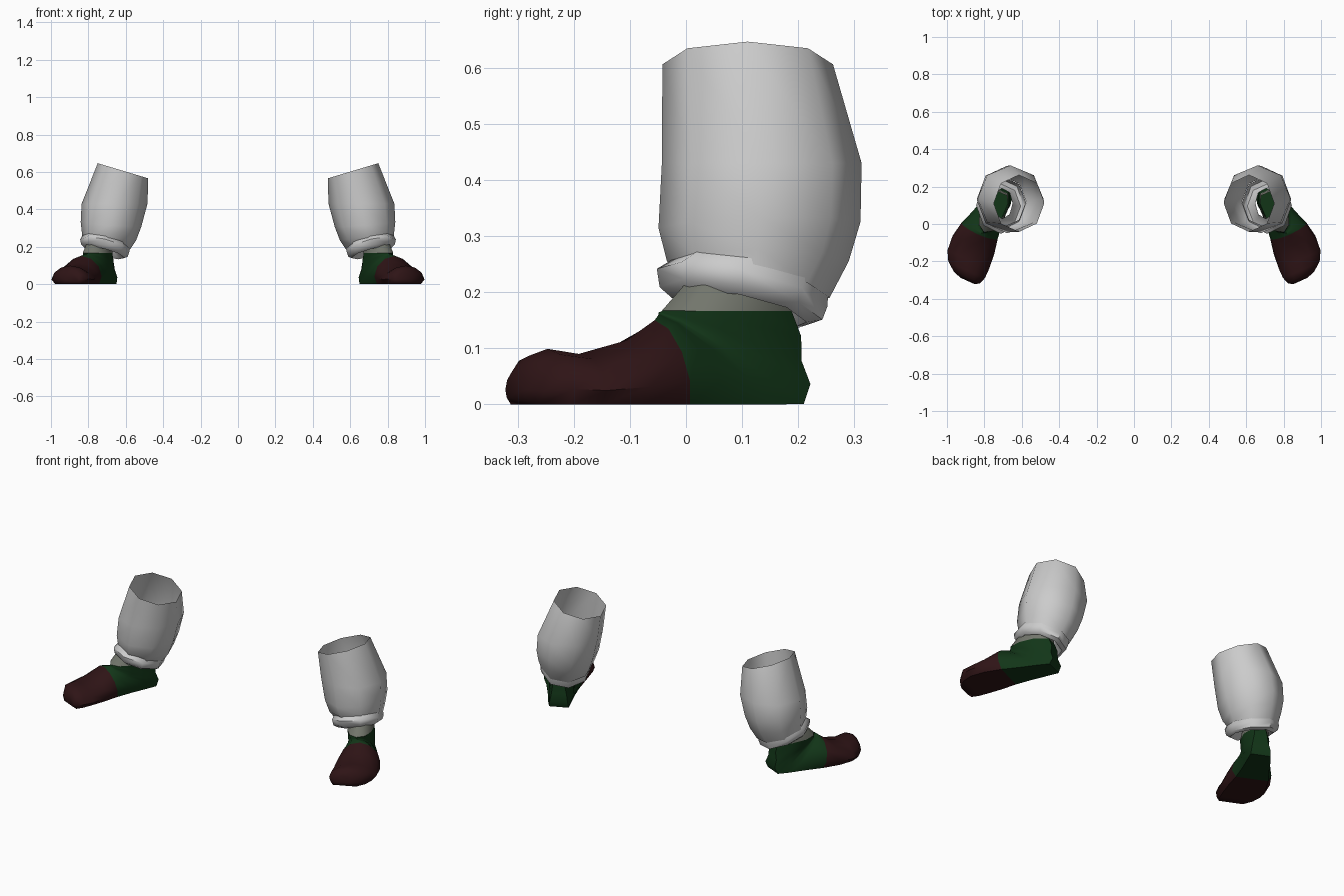
import bpy, bmesh, math
from mathutils import Vector

if "Cube" in bpy.data.objects:
    bpy.data.objects.remove(bpy.data.objects["Cube"])


def material(name, rgb):
    m = bpy.data.materials.new(name)
    m.diffuse_color = (*rgb, 1)
    m.use_nodes = True
    m.node_tree.nodes["Principled BSDF"].inputs["Base Color"].default_value = m.diffuse_color
    return m


white = material("white cloth", (0.60, 0.60, 0.60))
grey = material("grey sock", (0.17, 0.18, 0.15))
green = material("dark green", (0.006, 0.036, 0.009))
brown = material("dark brown", (0.028, 0.007, 0.008))


def loft(name, rings, mats, cap=False, band=lambda i: 0):
    """Skin a tube over rings of points and mirror it across x = 0."""
    bm = bmesh.new()
    vs = [[bm.verts.new(p) for p in r] for r in rings]
    n = len(rings[0])
    for i in range(len(vs) - 1):
        for j in range(n):
            k = (j + 1) % n
            f = bm.faces.new((vs[i][j], vs[i][k], vs[i + 1][k], vs[i + 1][j]))
            f.material_index = band(i)
    if cap:
        bm.faces.new(vs[0])
    bmesh.ops.recalc_face_normals(bm, faces=bm.faces)
    me = bpy.data.meshes.new(name)
    bm.to_mesh(me)
    bm.free()
    for m in mats:
        me.materials.append(m)
    ob = bpy.data.objects.new(name, me)
    bpy.context.collection.objects.link(ob)
    bpy.ops.object.select_all(action='DESELECT')
    ob.select_set(True)
    bpy.context.view_layer.objects.active = ob
    bpy.ops.object.shade_smooth_by_angle(angle=math.radians(50))
    mir = ob.modifiers.new("mirror", 'MIRROR')
    mir.use_clip = False
    mir.use_mirror_merge = False
    return ob


def tilted_ring(cx, cy, rx, ry, z, sx, sy, n=8):
    """Horizontal ellipse whose height slopes by sx along x and sy along y."""
    pts = []
    for i in range(n):
        a = math.tau * i / n
        x, y = rx * math.cos(a), ry * math.sin(a)
        pts.append((cx + x, cy + y, z + sx * x + sy * y))
    return pts


# Trouser leg, open at the top
leg = [
    (.615, .110, .135, .152, .606, .30, 0),
    (.660, .135, .176, .178, .430, .0, 0),
    (.679, .131, .162, .180, .320, .08, .03),
    (.690, .128, .145, .162, .255, .15, 0),
    (.704, .118, .128, .138, .215, .22, -.18),
]
loft("trouser_leg", [tilted_ring(*r) for r in leg], [white])

# Rolled cuff, folded inward around the ankle
cuff = [
    (.704, .118, .126, .136, .235, .22, -.20),
    (.712, .100, .132, .152, .208, .24, -.22),
    (.714, .098, .125, .145, .180, .26, -.20),
    (.714, .095, .108, .120, .168, .26, -.18),
    (.714, .100, .072, .095, .195, .25, -.18),
    (.704, .110, .055, .082, .225, .20, -.10),
]
loft("trouser_cuff", [tilted_ring(*r) for r in cuff], [white])

# Foot: sections hinge from upright at the toe to level at the ankle
origin = Vector((.70, .13, 0))
along = Vector((.41, -.91, 0))
side = Vector((.91, .41, 0))
sole_shape = [(.82, -1), (1, -.45), (.88, .25), (.5, .8)]
round_shape = [(.45, -.92), (.95, -.35), (.93, .3), (.6, .8)]


def foot_ring(u0, z0, u1, z1, l, w, k):
    """Section from the low point (u0, z0) to the high point (u1, z1)."""
    half = [(a[0] + (b[0] - a[0]) * k, a[1] + (b[1] - a[1]) * k)
            for a, b in zip(sole_shape, round_shape)]
    prof = half + [(0, 1)] + [(-a, v) for a, v in reversed(half)]
    pts = []
    for a, v in prof:
        t = (v + 1) / 2
        p = origin + along * (u0 + (u1 - u0) * t) + side * (l + w * a)
        p.z = z0 + (z1 - z0) * t
        pts.append(p)
    return pts


shoe = [
    (.475, .012, .472, .062, -.005, .045, 0),
    (.460, 0, .455, .086, .006, .078, 0),
    (.420, 0, .425, .099, .024, .108, 0),
    (.370, 0, .370, .090, .038, .122, 0),
    (.290, 0, .280, .114, .045, .122, 0),
    (.195, 0, .225, .150, .046, .106, 0),
    (.100, 0, .215, .158, .038, .088, 0),
    (.010, 0, .210, .161, .030, .076, 0),
    (-.055, 0, .207, .163, .022, .068, .1),
    (-.073, .035, .205, .164, .020, .069, .3),
    (-.062, .075, .203, .165, .021, .069, .6),
    (-.067, .120, .201, .166, .022, .070, .9),
    (-.050, .166, .200, .167, .022, .070, 1),
]
loft("shoe", [foot_ring(*r) for r in shoe], [brown, green], cap=True,
     band=lambda i: int(i >= 5))

# Sock between shoe and cuff
sock = [
    (-.050, .166, .200, .167, .022, .070, 1),
    (-.045, .190, .155, .214, .022, .066, 1),
    (-.035, .215, .140, .230, .016, .058, 1),
]
loft("sock", [foot_ring(*r) for r in sock], [grey])
